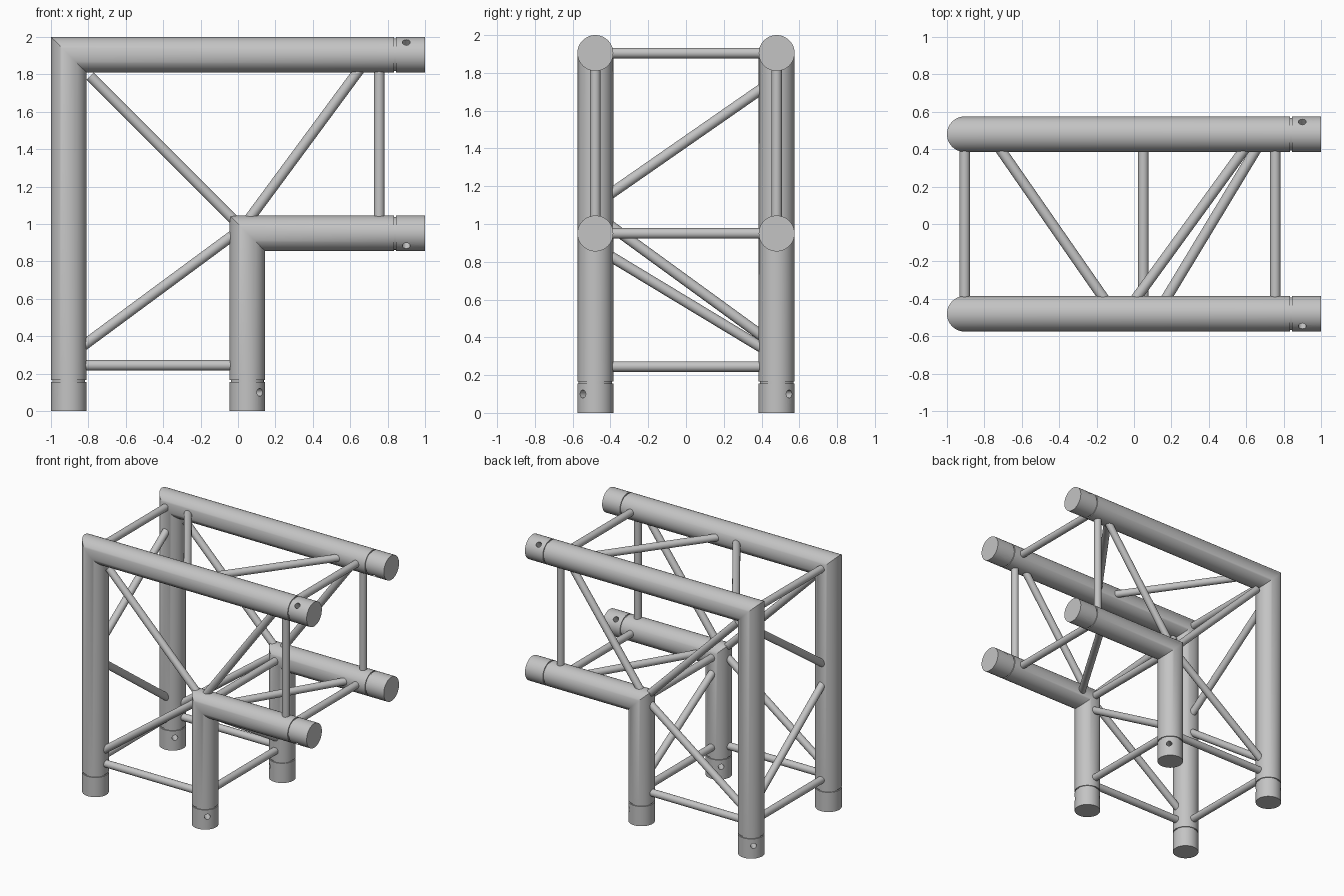
import bpy, bmesh, math
from mathutils import Vector

if "Cube" in bpy.data.objects:
    bpy.data.objects.remove(bpy.data.objects["Cube"])

R = 0.095          # chord radius
BR = 0.028         # brace radius
Y = 0.48           # half spacing of the two frames
OUT = (-0.905, 1.905)   # outer corner (x, z)
INN = (0.05, 0.95)      # inner corner (x, z)
SEG = 48

metal = bpy.data.materials.new("grey_metal")
metal.diffuse_color = (0.55, 0.55, 0.55, 1)
metal.use_nodes = True
metal.node_tree.nodes["Principled BSDF"].inputs["Base Color"].default_value = metal.diffuse_color


def make_object(name, bm):
    bmesh.ops.recalc_face_normals(bm, faces=bm.faces)
    me = bpy.data.meshes.new(name)
    bm.to_mesh(me)
    bm.free()
    me.materials.append(metal)
    ob = bpy.data.objects.new(name, me)
    bpy.context.collection.objects.link(ob)
    return ob


def activate(ob):
    bpy.ops.object.select_all(action='DESELECT')
    ob.select_set(True)
    bpy.context.view_layer.objects.active = ob


def smooth(ob):
    activate(ob)
    bpy.ops.object.shade_smooth_by_angle(angle=math.radians(30))


def rod(name, a, b, r=BR, seg=20):
    """Closed cylinder between two points."""
    a, b = Vector(a), Vector(b)
    bm = bmesh.new()
    bmesh.ops.create_cone(bm, cap_ends=True, segments=seg, radius1=r, radius2=r,
                          depth=(b - a).length)
    rot = (b - a).to_track_quat('Z', 'Y')
    for v in bm.verts:
        v.co = rot @ v.co + (a + b) / 2
    return make_object(name, bm)


def brace(name, a, b):
    smooth(rod(name, a, b))


def chord(name, corner, side, out):
    """Mitred L-shaped tube with grooved end sleeves and diagonal pin holes."""
    cx, cz = corner
    y = side * Y
    g = R - 0.007
    # distance from the tube end, radius
    ends = [(0, R), (0.155, R), (0.155, g), (0.165, g), (0.165, R)]
    bm = bmesh.new()
    rings = []

    def ring(r, place):
        pts = []
        for i in range(SEG):
            t = 2 * math.pi * i / SEG
            pts.append(bm.verts.new(place(r * math.cos(t), r * math.sin(t))))
        rings.append(pts)

    for d, r in ends:
        ring(r, lambda a, b: (cx + a, y + b, d))
    ring(R, lambda a, b: (cx + a, y + b, cz - a))
    for d, r in reversed(ends):
        ring(r, lambda a, b: (1 - d, y + b, cz - a))
    for p, q in zip(rings, rings[1:]):
        for i in range(SEG):
            j = (i + 1) % SEG
            bm.faces.new((p[i], p[j], q[j], q[i]))
    bm.faces.new(rings[0])
    bm.faces.new(rings[-1])
    ob = make_object(name, bm)

    # pin holes through both sleeves
    holes = [(Vector((cx, y, 0.1)), Vector((-out, side, 0))),
             (Vector((0.9, y, cz)), Vector((0, side, out)))]
    for c, d in holes:
        cutter = rod("hole_cutter", c - d * 0.1, c + d * 0.1, 0.021, 20)
        cutter.hide_render = True
        mod = ob.modifiers.new("hole", 'BOOLEAN')
        mod.operation = 'DIFFERENCE'
        mod.solver = 'EXACT'
        mod.object = cutter
        activate(ob)
        bpy.ops.object.modifier_apply(modifier=mod.name)
        bpy.data.objects.remove(cutter, do_unlink=True)
    smooth(ob)


def mirrored(p):
    """Reflect a point across the mitre plane x + z = 1."""
    return (1 - p[2], p[1], 1 - p[0])


# Front and back frames
for side, label in ((-1, "front"), (1, "back")):
    y = side * Y
    chord(label + "_outer_chord", OUT, side, 1)
    chord(label + "_inner_chord", INN, side, -1)
    brace(label + "_corner_brace", (-0.79, y, 1.79), (-0.025, y, 1.025))
    for a, b, part in (((0.755, y, 0.98), (0.755, y, 1.87), "end_strut"),
                       ((0.04, y, 1.0), (0.66, y, 1.84), "diagonal_brace")):
        brace(label + "_arm_" + part, a, b)
        brace(label + "_leg_" + part, mirrored(a), mirrored(b))

# Cross bars joining the frames
for x, z, label in ((*OUT, "outer_corner"), (*INN, "inner_corner"),
                    (0.755, OUT[1], "upper_arm"), (0.755, INN[1], "lower_arm"),
                    (OUT[0], 0.245, "outer_leg"), (INN[0], 0.245, "inner_leg")):
    brace(label + "_cross_bar", (x, -Y, z), (x, Y, z))

# Diagonals between the frames: x at front face, x at back face, height
for x0, x1, z, label in ((-0.17, -0.705, OUT[1], "outer_corner"),
                         (0.02, 0.58, OUT[1], "outer_end"),
                         (0.18, 0.645, INN[1], "inner_end")):
    k = 0.04 / 0.77 * (x1 - x0)     # extend slightly into the chords
    a, b = (x0 - k, -0.425, z), (x1 + k, 0.425, z)
    brace(label + "_arm_cross_diagonal", a, b)
    brace(label + "_leg_cross_diagonal", mirrored(a), mirrored(b))
